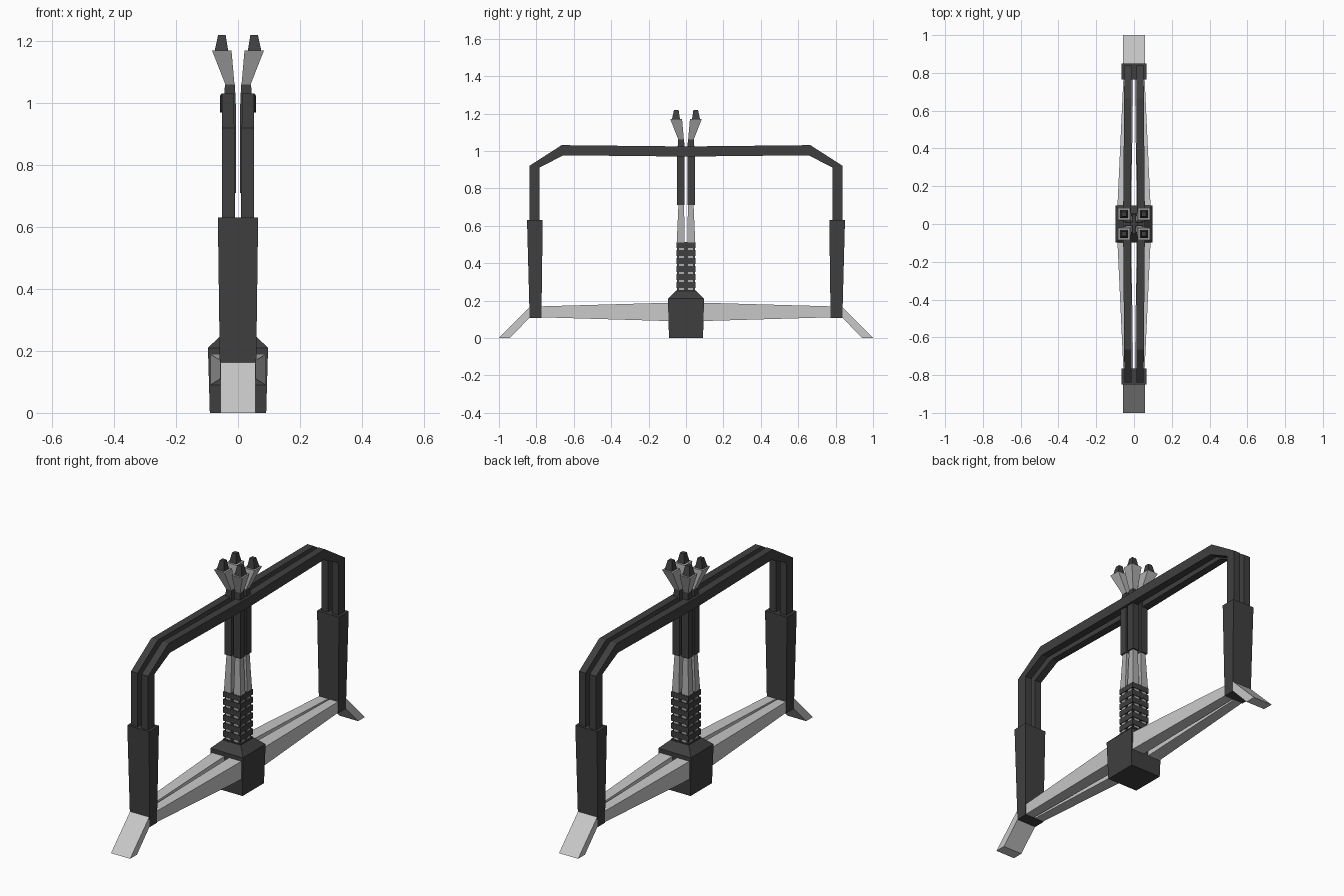
import bpy, bmesh

if "Cube" in bpy.data.objects:
    bpy.data.objects.remove(bpy.data.objects["Cube"])


def material(name, v):
    m = bpy.data.materials.new(name)
    m.diffuse_color = (v, v, v, 1)
    m.use_nodes = True
    m.node_tree.nodes["Principled BSDF"].inputs["Base Color"].default_value = m.diffuse_color
    return m


DARK = material("dark_grey", 0.05)
LIGHT = material("light_grey", 0.58)
MID = material("mid_grey", 0.43)


def loft(name, sections, mat, sx=1, sy=1):
    """Skin a chain of four-point sections, optionally mirrored in x or y."""
    bm = bmesh.new()
    rings = [[bm.verts.new((x * sx, y * sy, z)) for x, y, z in s] for s in sections]
    for a, b in zip(rings, rings[1:]):
        for i in range(4):
            j = (i + 1) % 4
            bm.faces.new((a[i], a[j], b[j], b[i]))
    bm.faces.new(rings[0])
    bm.faces.new(rings[-1])
    bmesh.ops.recalc_face_normals(bm, faces=bm.faces)
    me = bpy.data.meshes.new(name)
    bm.to_mesh(me)
    bm.free()
    me.materials.append(mat)
    ob = bpy.data.objects.new(name, me)
    bpy.context.collection.objects.link(ob)
    return ob


def level(x0, x1, y0, y1, z):
    """Horizontal rectangle section."""
    return [(x0, y0, z), (x1, y0, z), (x1, y1, z), (x0, y1, z)]


def square(r, z):
    return level(-r, r, -r, r, z)


def strut(x0, x1, low, high):
    """Section across a strut that runs in the yz plane."""
    return [(x0, *low), (x1, *low), (x1, *high), (x0, *high)]


def both_ways(half):
    """Extend a half path from y = 0 to both ends."""
    back = [[(x, -y, z) for x, y, z in s] for s in reversed(half[1:])]
    return back + half


# Central hub with sloped shoulders
loft("hub", [square(0.091, 0), square(0.097, 0.21), square(0.055, 0.25)], DARK)

# Ribbed grip: core, stacked ribs and small light inserts in the grooves
loft("grip_core", [square(0.045, 0.24), square(0.045, 0.512)], DARK)
grooves = [0.262 + 0.0428 * i for i in range(6)]
edges = [0.24] + grooves + [0.517]
for a, b in zip(edges, edges[1:]):
    loft("grip_rib", [square(0.052, a + 0.006), square(0.052, b - 0.006)], DARK)
for z in grooves:
    for s in (-1, 1):
        for c in (-0.024, 0.024):
            loft("grip_insert_side", [level(0.044, 0.049, c - 0.014, c + 0.014, h)
                                      for h in (z - 0.006, z + 0.006)], MID, sx=s)
            loft("grip_insert_front", [level(c - 0.014, c + 0.014, 0.044, 0.049, h)
                                       for h in (z - 0.006, z + 0.006)], MID, sy=s)

# Four upright prongs: (name, material, [inner, outer, height])
prong_parts = [
    ("prong_rod", MID, [(0.008, 0.050, 0.50), (0.010, 0.040, 0.72)]),
    ("prong_sleeve", DARK, [(0.007, 0.047, 0.71), (0.007, 0.047, 0.99),
                            (0.010, 0.042, 1.06)]),
    ("prong_flare", MID, [(0.011, 0.039, 1.055), (0.021, 0.084, 1.17)]),
    ("prong_tip", DARK, [(0.031, 0.076, 1.165), (0.040, 0.064, 1.22)]),
]
for sx in (-1, 1):
    for sy in (-1, 1):
        for name, mat, levels in prong_parts:
            loft(name, [level(a, b, a, b, z) for a, b, z in levels], mat, sx, sy)

# Twin overhead rails and twin lower beams
rail = both_ways([
    strut(0.016, 0.058, (0, 0.970), (0, 1.024)),
    strut(0.013, 0.052, (0.655, 0.977), (0.665, 1.031)),
    strut(0.012, 0.051, (0.782, 0.912), (0.838, 0.920)),
    strut(0.012, 0.051, (0.782, 0.600), (0.838, 0.600)),
])
beam = both_ways([
    strut(0.015, 0.092, (0, 0.088), (0, 0.191)),
    strut(0.004, 0.054, (0.82, 0.112), (0.82, 0.168)),
])
for s in (-1, 1):
    loft("top_rail", rail, DARK, sx=s)
    loft("lower_beam", beam, LIGHT, sx=s)

# End posts and splayed feet
for s in (-1, 1):
    loft("end_post", [level(-0.058, 0.058, 0.773, 0.836, 0.108),
                      level(-0.065, 0.065, 0.766, 0.850, 0.63)], DARK, sy=s)
    loft("foot", [strut(-0.057, 0.057, (0.825, 0.12), (0.825, 0.175)),
                  strut(-0.057, 0.057, (0.942, 0), (1.0, 0))], LIGHT, sy=s)
